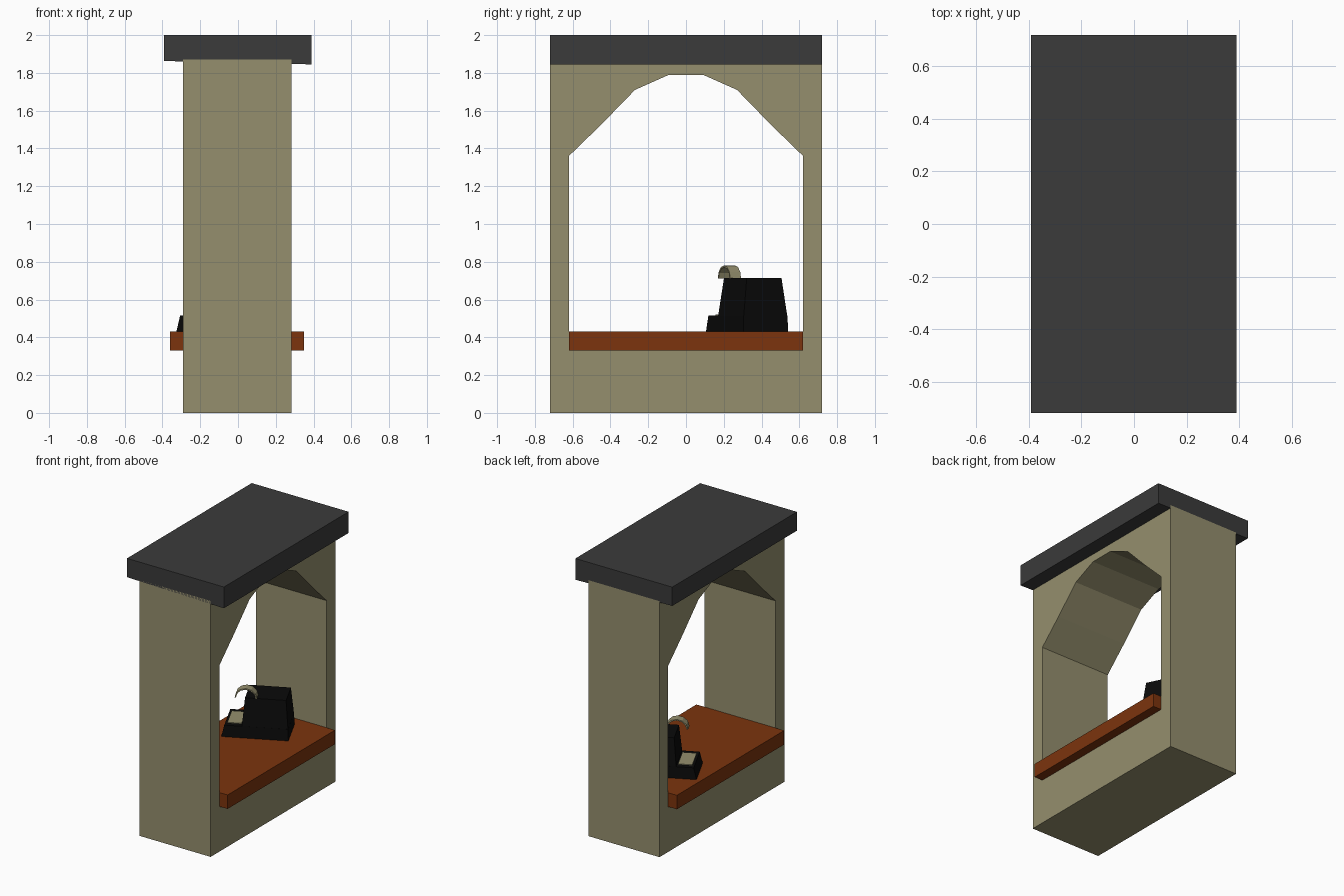
import bpy, bmesh, math
from mathutils import Matrix

if "Cube" in bpy.data.objects:
    bpy.data.objects.remove(bpy.data.objects["Cube"])


def mat(name, rgb):
    m = bpy.data.materials.new(name)
    m.diffuse_color = (*rgb, 1)
    m.use_nodes = True
    m.node_tree.nodes["Principled BSDF"].inputs["Base Color"].default_value = m.diffuse_color
    return m


STONE = mat("beige", (0.30, 0.275, 0.155))
ROOF = mat("dark_grey", (0.043, 0.043, 0.043))
WOOD = mat("brown_wood", (0.20, 0.034, 0.004))
BLACK = mat("black", (0.003, 0.003, 0.003))


def finish(bm, name, material, matrix=None):
    bmesh.ops.recalc_face_normals(bm, faces=bm.faces)
    me = bpy.data.meshes.new(name)
    bm.to_mesh(me)
    bm.free()
    me.materials.append(material)
    ob = bpy.data.objects.new(name, me)
    bpy.context.collection.objects.link(ob)
    if matrix:
        ob.matrix_world = matrix
    return ob


def prism(name, material, loops, place, a, b, matrix=None):
    """Extrude 2D loops (first outer, others holes) from depth a to depth b."""
    bm = bmesh.new()
    edges = []
    for loop in loops:
        vs = [bm.verts.new(place(p, q, a)) for p, q in loop]
        edges += [bm.edges.new((v, vs[(i + 1) % len(vs)])) for i, v in enumerate(vs)]
    bmesh.ops.triangle_fill(bm, edges=edges, use_beauty=True)
    r = bmesh.ops.extrude_face_region(bm, geom=bm.faces[:], use_keep_orig=True)
    delta = place(0, 0, b)[0] - place(0, 0, a)[0], place(0, 0, b)[1] - place(0, 0, a)[1], 0
    bmesh.ops.translate(bm, vec=delta, verts=[g for g in r["geom"] if isinstance(g, bmesh.types.BMVert)])
    return finish(bm, name, material, matrix)


def frustum(name, material, bottom, top, z0, z1, matrix=None):
    """Tapered box; bottom and top are (u0, u1, v0, v1)."""
    bm = bmesh.new()
    rings = []
    for (u0, u1, v0, v1), z in ((bottom, z0), (top, z1)):
        rings.append([bm.verts.new((u, v, z)) for u, v in ((u0, v0), (u1, v0), (u1, v1), (u0, v1))])
    lo, hi = rings
    bm.faces.new(lo[::-1])
    bm.faces.new(hi)
    for i in range(4):
        j = (i + 1) % 4
        bm.faces.new((lo[i], lo[j], hi[j], hi[i]))
    return finish(bm, name, material, matrix)


# Booth wall with faceted arch opening, profile in y-z
half = [(0.62, 0.34), (0.62, 1.36), (0.45, 1.525), (0.27, 1.71), (0.09, 1.79)]
opening = half + [(-y, z) for y, z in reversed(half)]
outer = [(-0.72, 0), (0.72, 0), (0.72, 1.87), (-0.72, 1.87)]
prism("booth_wall", STONE, [outer, opening], lambda p, q, d: (d, p, q), -0.29, 0.283)

# Roof slab, underside slightly sloped across x
prism("roof_slab", ROOF, [[(-0.393, 1.863), (0.39, 1.845), (0.39, 2.0), (-0.393, 2.0)]],
      lambda p, q, d: (p, d, q), -0.72, 0.72)

# Counter board
c = (-0.36, 0.35, -0.62, 0.62)
frustum("counter", WOOD, c, c, 0.33, 0.432)

# Till, turned on the counter
turn = Matrix.Translation((-0.21, 0.106, 0)) @ Matrix.Rotation(math.radians(26), 4, 'Z')
frustum("till_base", BLACK, (0, 0.45, 0, 0.265), (0.02, 0.447, 0.004, 0.261), 0.43, 0.515, turn)
frustum("till_body", BLACK, (0.137, 0.447, 0.004, 0.261), (0.155, 0.43, 0.03, 0.235), 0.51, 0.713, turn)
k = (0.035, 0.13, 0.04, 0.225)
frustum("till_keypad", STONE, k, k, 0.514, 0.52, turn)

# Curled paper strip leaving the top of the till
N = 6
arc = [(0.16 + r * math.cos(math.pi * i / N), 0.711 + (r - 0.005) * math.sin(math.pi * i / N))
       for r, steps in ((0.075, range(N + 1)), (0.066, range(N, -1, -1))) for i in steps]
prism("paper_strip", STONE, [arc], lambda p, q, d: (p, d, q), 0.028, 0.092, turn)
